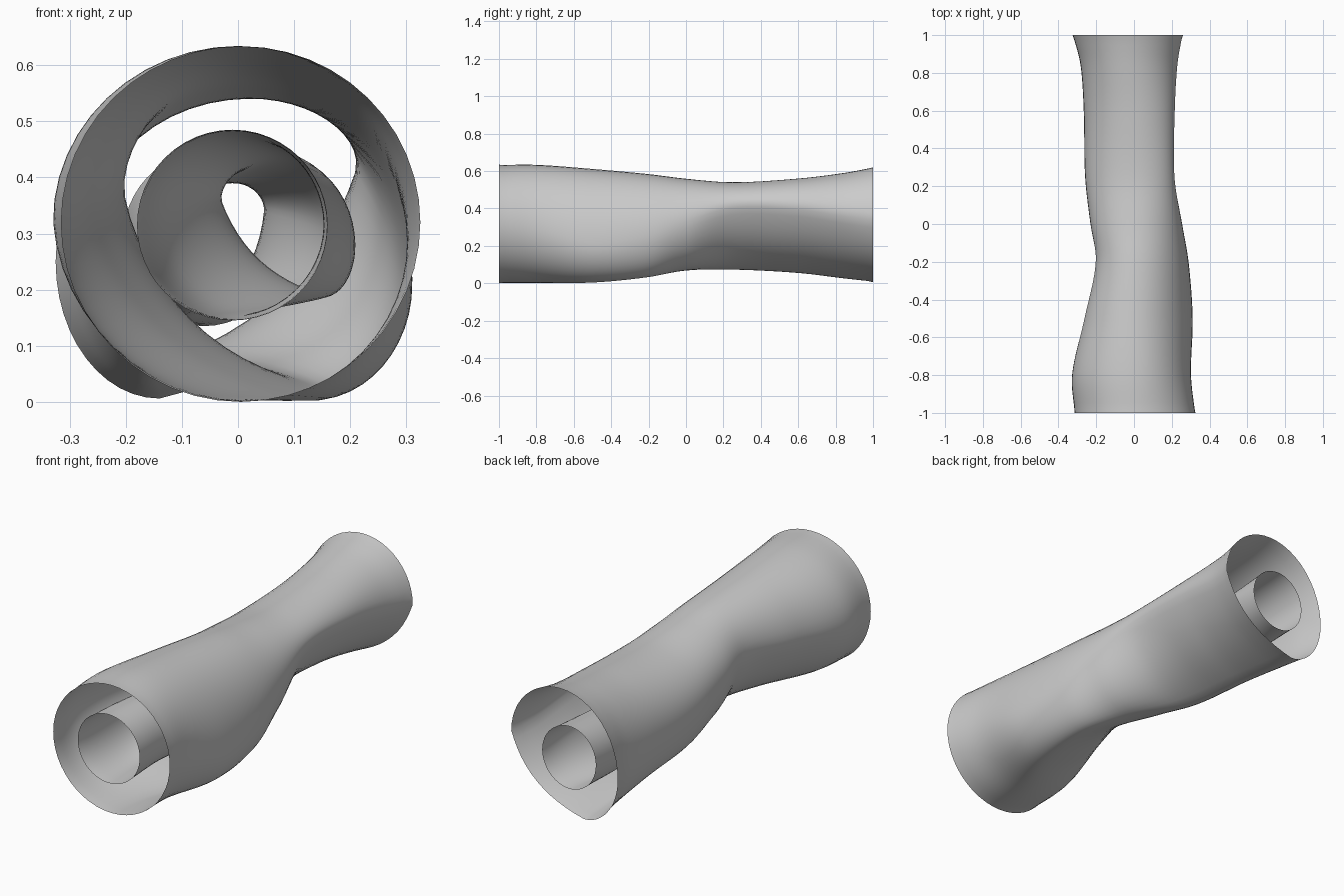
import bpy, bmesh, math

if "Cube" in bpy.data.objects:
    bpy.data.objects.remove(bpy.data.objects["Cube"])

# Each section: y, left x, right x, bottom z, top z,
# then where the extremes sit: height of left/right points, x of bottom/top points
OUTER = [
    (-1.0, -.315, .325, .000, .634, .32, .32, .005, .005),
    (-0.8, -.331, .303, .000, .635, .32, .29, .030, .000),
    (-0.5, -.266, .312, .001, .613, .34, .21, .130, .000),
    (-0.2, -.205, .290, .030, .585, .37, .25, .130, .010),
    (0.0, -.232, .256, .067, .560, .34, .33, .020, .015),
    (0.25, -.260, .217, .070, .541, .30, .41, -.12, .020),
    (0.6, -.267, .219, .052, .561, .27, .40, -.15, .010),
    (0.85, -.285, .234, .022, .592, .26, .36, -.15, -.01),
    (1.0, -.325, .260, .006, .620, .25, .34, -.14, -.01),
]
INNER = [
    (-1.0, -.180, .160, .145, .485, .315, .315, -.01, -.01),
    (-0.7, -.145, .156, .155, .475, .33, .31, .000, .000),
    (-0.3, -.032, .210, .187, .437, .36, .28, .155, .070),
    (0.0, -.075, .150, .190, .410, .32, .31, .050, .030),
    (0.35, -.155, .053, .170, .390, .27, .34, -.06, -.01),
    (0.7, -.190, .060, .145, .415, .27, .33, -.10, -.04),
    (1.0, -.205, .090, .135, .445, .29, .29, -.06, -.06),
]
SIDES, STEPS = 48, 72


def section_at(table, y):
    """Smooth (Hermite) interpolation between the sections."""
    n = len(table)
    i = max(k for k in range(n - 1) if table[k][0] <= y + 1e-9)
    a, b = table[i], table[i + 1]
    p, q = table[max(i - 1, 0)], table[min(i + 2, n - 1)]
    h = b[0] - a[0]
    t = (y - a[0]) / h
    out = []
    for c in range(1, 9):
        ma = (b[c] - p[c]) / (b[0] - p[0]) * h
        mb = (q[c] - a[c]) / (q[0] - a[0]) * h
        out.append((2*t**3 - 3*t*t + 1) * a[c] + (t**3 - 2*t*t + t) * ma
                   + (3*t*t - 2*t**3) * b[c] + (t**3 - t*t) * mb)
    return out


def ring(sec):
    """Four quarter arcs; the lower one stretched sideways is flattened."""
    x0, x1, z0, z1, zl, zr, xb, xt = sec
    lean = (xb - (x0 + x1) / 2) / ((x1 - x0) / 2)
    pts = []
    for k in range(SIDES):
        a = 2 * math.pi * k / SIDES
        c, s = math.cos(a), math.sin(a)
        cx = xt if s >= 0 else xb
        cz = zr if c >= 0 else zl
        u, v = abs(c), abs(s)
        if s < 0 and c * lean < 0:
            f = 1 - min(.8 * abs(lean), .4) * (1 - 1 / (u + v))
            u, v = u * f, v * f
        pts.append((cx + u * ((x1 if c >= 0 else x0) - cx),
                    cz + v * ((z1 if s >= 0 else z0) - cz)))
    return pts


def tube(name, table):
    bm = bmesh.new()
    prev = None
    for j in range(STEPS + 1):
        y = -1 + 2 * j / STEPS
        cur = [bm.verts.new((x, y, z)) for x, z in ring(section_at(table, y))]
        if prev:
            for k in range(SIDES):
                m = (k + 1) % SIDES
                bm.faces.new((prev[k], cur[k], cur[m], prev[m])).smooth = True
        prev = cur
    # relax slightly so the quarter arcs blend
    inside = [v for v in bm.verts if abs(v.co.y) < .999]
    for _ in range(3):
        bmesh.ops.smooth_vert(bm, verts=inside, factor=.4,
                              use_axis_x=True, use_axis_z=True)
    me = bpy.data.meshes.new(name)
    bm.to_mesh(me)
    bm.free()
    ob = bpy.data.objects.new(name, me)
    bpy.context.collection.objects.link(ob)


# Open twisting shell and the smaller tube running inside it
tube("outer_shell", OUTER)
tube("inner_tube", INNER)
